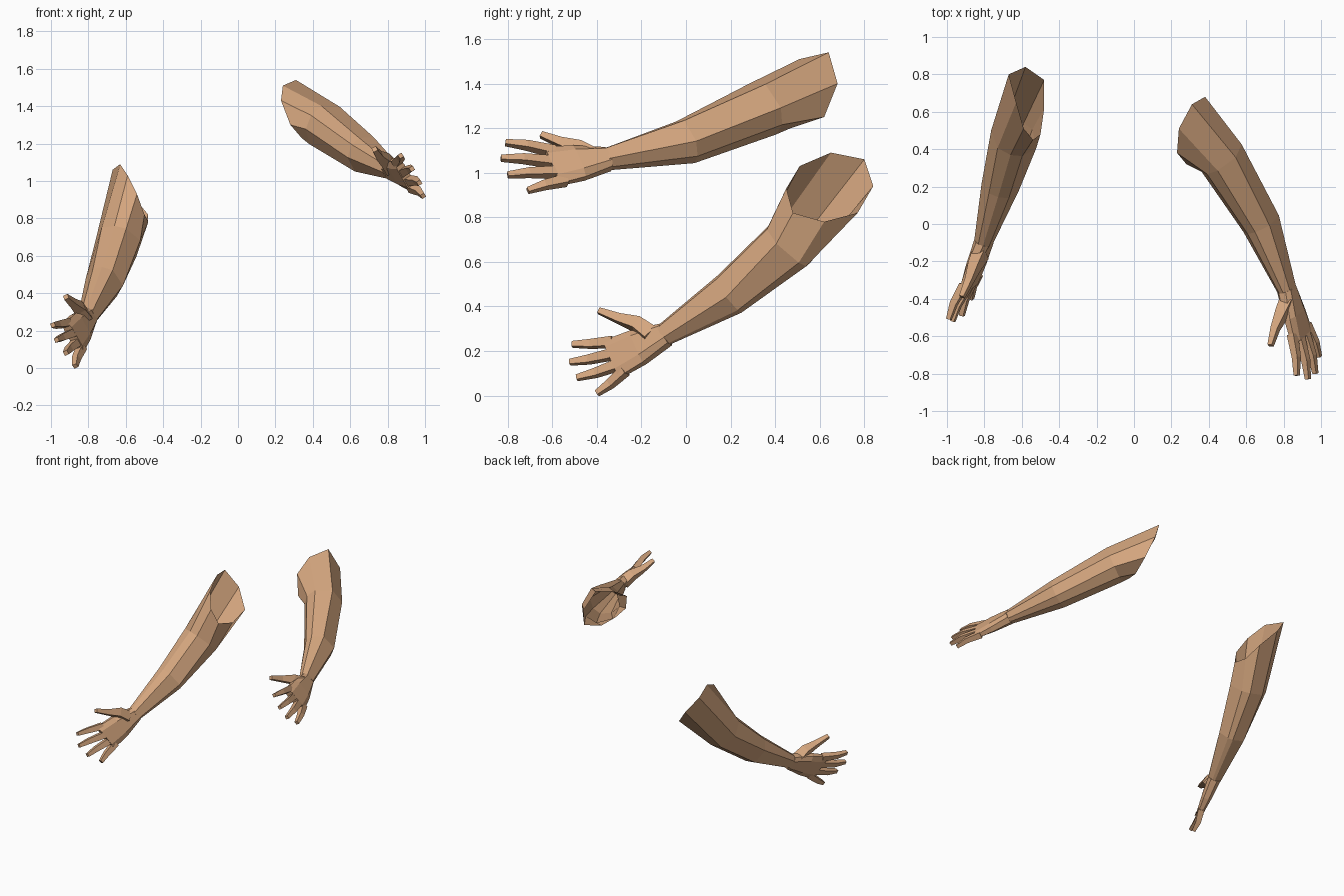
import bpy
import bmesh
from mathutils import Vector as V

if "Cube" in bpy.data.objects:
    bpy.data.objects.remove(bpy.data.objects["Cube"], do_unlink=True)

skin = bpy.data.materials.new("tan_skin")
skin.use_nodes = True
skin.diffuse_color = (0.66, 0.38, 0.21, 1)
skin.node_tree.nodes["Principled BSDF"].inputs["Base Color"].default_value = skin.diffuse_color


def loft(name, rings, cap_start=False, cap_end=False):
    """Skin equal-sized rings of points into one flat-shaded object."""
    bm = bmesh.new()
    loops = [[bm.verts.new(p) for p in ring] for ring in rings]
    count = len(loops[0])
    for a, b in zip(loops, loops[1:]):
        for i in range(count):
            j = (i + 1) % count
            bm.faces.new((a[i], a[j], b[j], b[i]))
    if cap_start:
        bm.faces.new(loops[0][::-1])
    if cap_end:
        bm.faces.new(loops[-1])
    bmesh.ops.recalc_face_normals(bm, faces=bm.faces)
    mesh = bpy.data.meshes.new(name)
    bm.to_mesh(mesh)
    bm.free()
    mesh.materials.append(skin)
    bpy.context.collection.objects.link(bpy.data.objects.new(name, mesh))


def mean(points):
    return sum(points, V()) / len(points)


def arm_tube(name, shoulder, stations):
    """Open tube whose rings follow the vertex directions of the shoulder rim."""
    centre = mean(shoulder)
    spine = [centre] + [V(c) for c, r in stations]
    rings = [shoulder]
    for k, (c, r) in enumerate(stations, 1):
        axis = (spine[min(k + 1, len(spine) - 1)] - spine[k - 1]).normalized()
        ring = []
        for p in shoulder:
            d = p - centre
            d -= axis * d.dot(axis)
            ring.append(V(c) + d.normalized() * r)
        rings.append(ring)
    loft(name, rings, cap_end=True)


def palm_ring(c, u, n):
    corners = ((1, .5), (.6, 1), (-.6, 1), (-1, .5), (-1, -.5), (-.6, -1), (.6, -1), (1, -.5))
    return [c + u * a + n * b for a, b in corners]


def digit(name, path, radii, up):
    """Four-sided finger along a bent path."""
    rings = []
    for k, (p, r) in enumerate(zip(path, radii)):
        axis = (path[min(k + 1, len(path) - 1)] - path[max(k - 1, 0)]).normalized()
        side = axis.cross(up).normalized()
        top = side.cross(axis)
        rings.append([p + side * (a * r) + top * (b * r)
                      for a, b in ((1, 1), (-1, 1), (-1, -1), (1, -1))])
    loft(name, rings, True, True)


def build(side, sign, shoulder, stations, knuckles, tips, thumb):
    shoulder = [V(p) for p in shoulder]
    knuckles = [V(p) for p in knuckles]
    tips = [V(p) for p in tips]
    thumb = [V(p) for p in thumb]
    arm_tube(side + "_arm", shoulder, stations)

    # Hand frame: across the knuckles, and out of the back of the hand
    wrist = V(stations[-1][0])
    knuckle_mid = mean(knuckles)
    forward = (knuckle_mid - wrist).normalized()
    across = (knuckles[0] - knuckles[3]).normalized()
    back = across.cross(forward).normalized()
    if back.x * sign < 0:
        back = -back

    # Palm
    loft(side + "_palm", [
        palm_ring(wrist - forward * .01, across * .052, back * .044),
        palm_ring(wrist.lerp(knuckle_mid, .5), across * .086, back * .036),
        palm_ring(knuckle_mid, across * .1, back * .024)], True, True)

    # Fingers, slightly arched
    for label, base, tip in zip(("index", "middle", "ring", "little"), knuckles, tips):
        root = base - (tip - base) * .15
        joint = base.lerp(tip, .5) + back * .01
        digit(f"{side}_{label}_finger", [root, joint, tip], (.022, .018, .012), across)

    # Thumb with a broad root in the palm
    digit(side + "_thumb", thumb, (.036, .03, .02, .013), across)


# Arm on +x, reaching forward and higher
build("left", 1,
      [(.31, .64, 1.54), (.24, .51, 1.51), (.23, .38, 1.43), (.28, .32, 1.30),
       (.34, .36, 1.23), (.38, .47, 1.20), (.42, .62, 1.25), (.38, .68, 1.40)],
      [((.47, .35, 1.29), .13), ((.68, 0, 1.14), .105), ((.82, -.36, 1.06), .052)],
      [(.85, -.62, 1.10), (.89, -.63, 1.05), (.92, -.61, 1.0), (.93, -.56, .96)],
      [(.87, -.81, 1.135), (.93, -.83, 1.065), (.97, -.80, .99), (.99, -.71, .92)],
      [(.82, -.42, 1.07), (.79, -.48, 1.11), (.755, -.56, 1.135), (.73, -.65, 1.17)])

# Arm on -x, hanging lower
build("right", -1,
      [(-.63, .65, 1.09), (-.67, .80, 1.06), (-.58, .84, .94), (-.48, .77, .82),
       (-.48, .62, .78), (-.50, .48, .82), (-.54, .45, .93), (-.59, .51, 1.03)],
      [((-.64, .46, .67), .13), ((-.715, .2, .455), .103), ((-.805, -.10, .27), .052)],
      [(-.92, -.35, .24), (-.90, -.36, .18), (-.87, -.33, .13), (-.84, -.29, .10)],
      [(-.99, -.51, .23), (-.97, -.52, .15), (-.92, -.49, .08), (-.87, -.40, .01)],
      [(-.82, -.16, .27), (-.85, -.22, .32), (-.88, -.30, .345), (-.92, -.39, .38)])
